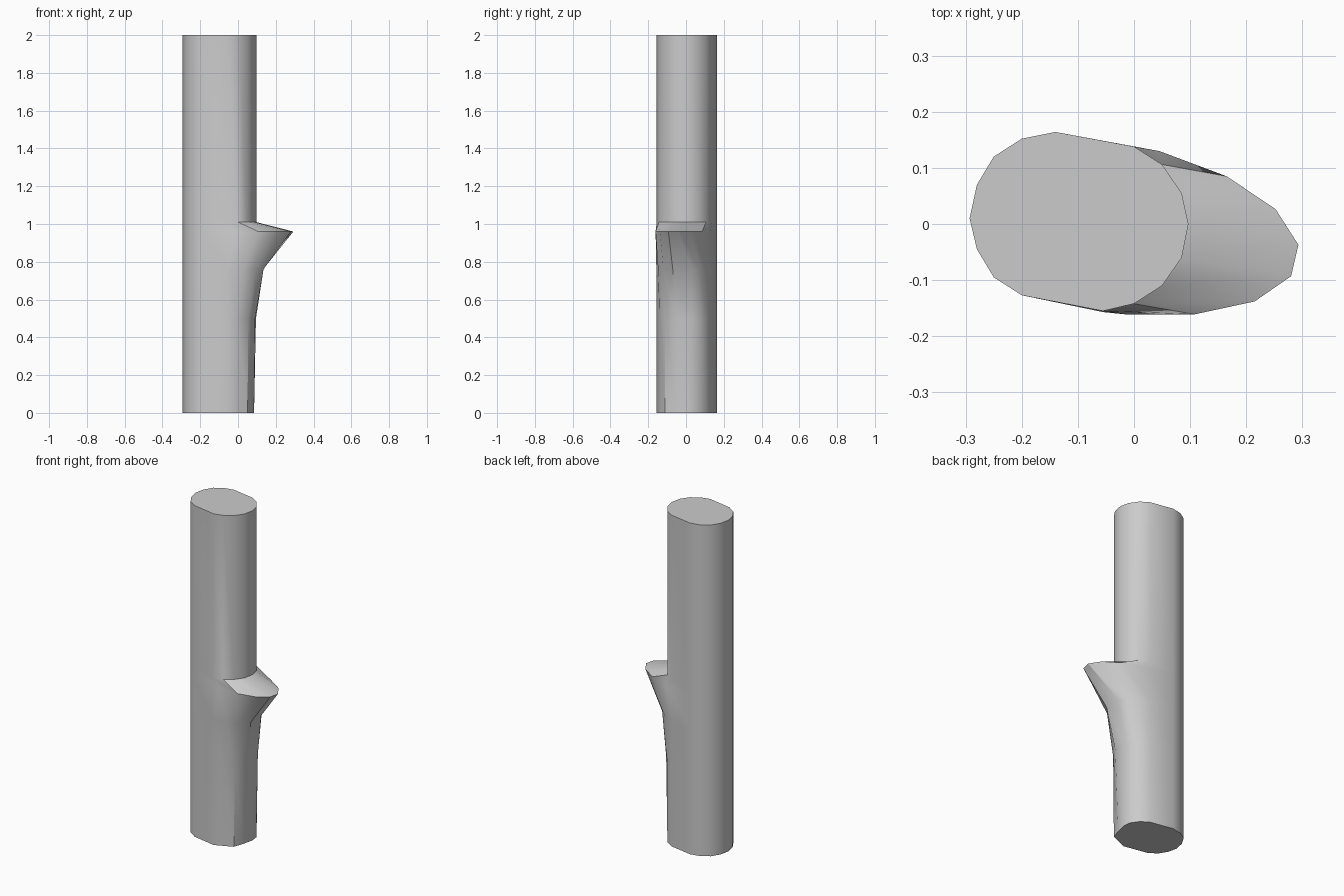
import bpy
import bmesh
import math

default_cube = bpy.data.objects.get("Cube")
if default_cube:
    bpy.data.objects.remove(default_cube, do_unlink=True)

# Bark colour
bark = bpy.data.materials.new("grey_bark")
bark_colour = (0.6, 0.6, 0.6, 1)
bark.diffuse_color = bark_colour
bark.use_nodes = True
for node in bark.node_tree.nodes:
    if node.type == "BSDF_PRINCIPLED":
        node.inputs["Base Color"].default_value = bark_colour

# Outlines in hundredths of a unit; the plain side of the trunk never changes
plain_side = [(-20, -12.7), (-25, -9.5), (-28, -4.5), (-29.3, 1),
              (-28, 7), (-25, 12), (-20, 15.2), (-14, 16.4)]

# Branch side, listed from back to front
trunk_side = [(0, 13.8), (5, 10.6), (8.5, 5.5), (9.7, 0),
              (8.5, -6), (5, -11), (0, -14.2), (-5.5, -15.5)]
foot_side = [(0, 13.8), (5, 10.6), (8, 6), (8.5, 1.5),
             (7, -5), (5, -11), (0, -13.2), (-5.5, -15.5)]
swell_side = [(0, 13.8), (5, 11), (8, 7.5), (9.5, 3),
              (9, -5), (5.5, -11), (0, -14), (-5.5, -15.5)]
neck_side = [(0, 13.8), (6, 11.5), (11, 7), (13.3, 3),
             (13.5, -7), (9, -12), (3, -14.8), (-5.5, -15.7)]
rim_side = [(4.5, 13), (16.5, 8.5), (25.2, 2.7), (29.3, -3.7),
            (28, -9.3), (21.5, -13.8), (10.8, -16.1), (-1.5, -16.1)]

sections = [(0, foot_side), (0.5, swell_side), (0.76, neck_side),
            (0.96, rim_side), (1.01, trunk_side), (2, trunk_side)]


def add_ring(mesh, height, branch_side):
    """Place one closed outline at the given height."""
    outline = branch_side + plain_side
    return [mesh.verts.new((x / 100, y / 100, height)) for x, y in outline]


def bridge(mesh, lower, upper):
    """Join two outlines with a band of faces."""
    for i in range(len(lower)):
        j = (i + 1) % len(lower)
        mesh.faces.new((lower[i], lower[j], upper[j], upper[i]))


# Trunk with a cut branch stub
body = bmesh.new()
rings = [add_ring(body, height, side) for height, side in sections]
for lower, upper in zip(rings, rings[1:]):
    bridge(body, lower, upper)

# Flat cut ends
body.faces.new(rings[0])
body.faces.new(rings[-1])
bmesh.ops.recalc_face_normals(body, faces=body.faces[:])

mesh_data = bpy.data.meshes.new("trunk_with_stub")
body.to_mesh(mesh_data)
body.free()
mesh_data.materials.append(bark)
trunk = bpy.data.objects.new("trunk_with_stub", mesh_data)
bpy.context.collection.objects.link(trunk)

# Soft bark with crisp cut edges
bpy.ops.object.select_all(action="DESELECT")
trunk.select_set(True)
bpy.context.view_layer.objects.active = trunk
bpy.ops.object.shade_smooth_by_angle(angle=math.radians(30))
